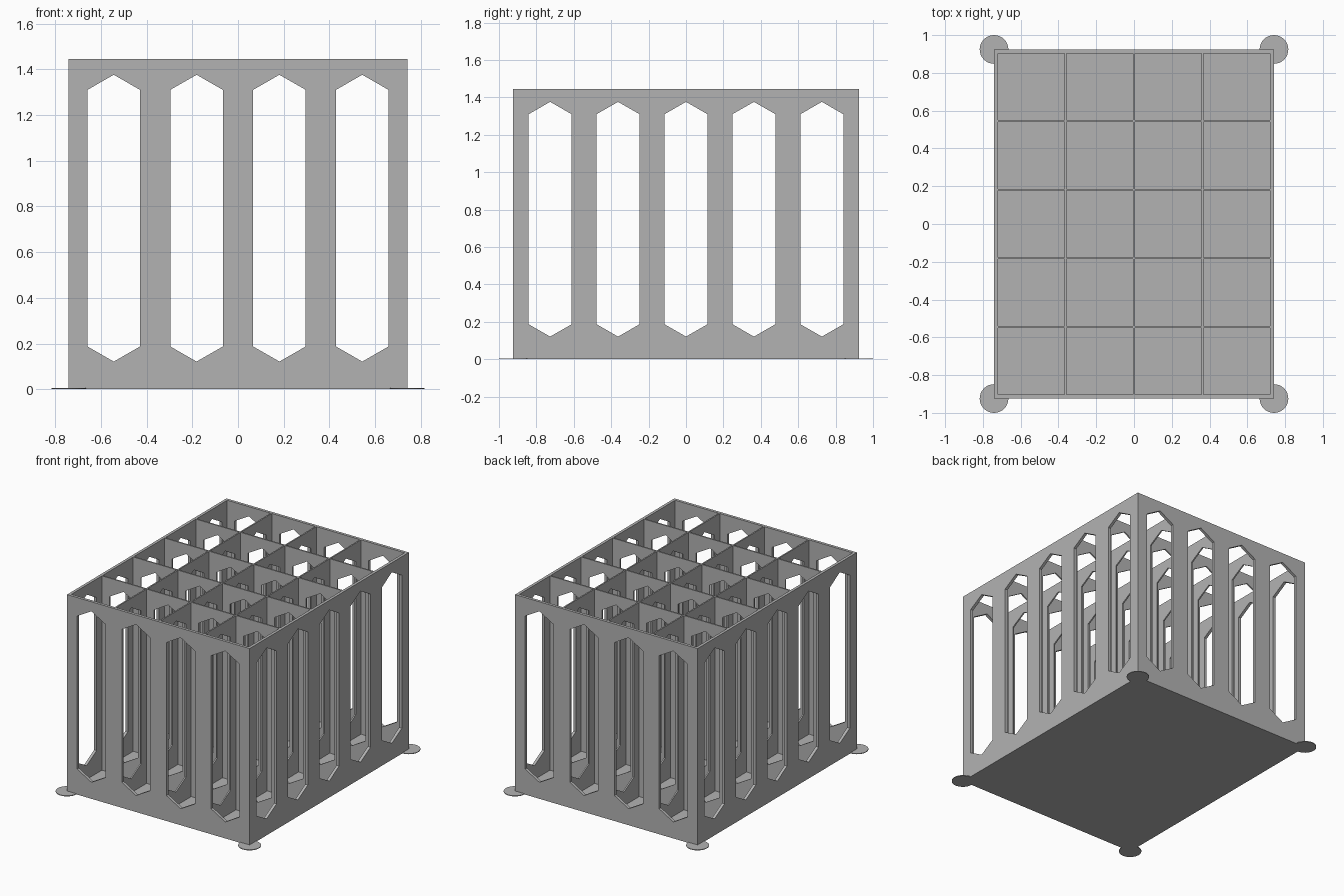
import bpy, bmesh, math
from mathutils import Vector, Matrix

if "Cube" in bpy.data.objects:
    bpy.data.objects.remove(bpy.data.objects["Cube"])

HX, HY, H = 0.741, 0.924, 1.446      # half width, half depth, height of the crate
WALL, THIN, FLOOR = 0.021, 0.010, 0.02
NX, NY = 4, 5                        # compartments
PX = (2 * (HX - WALL) + THIN) / NX   # compartment pitch
PY = (2 * (HY - WALL) + THIN) / NY

grey = bpy.data.materials.new("grey_plastic")
grey.diffuse_color = (0.45, 0.45, 0.45, 1)
grey.use_nodes = True
grey.node_tree.nodes["Principled BSDF"].inputs["Base Color"].default_value = grey.diffuse_color


def finish(name, bm):
    bmesh.ops.recalc_face_normals(bm, faces=bm.faces)
    me = bpy.data.meshes.new(name)
    bm.to_mesh(me)
    bm.free()
    me.materials.append(grey)
    ob = bpy.data.objects.new(name, me)
    bpy.context.collection.objects.link(ob)
    return ob


def panel(name, along_x, pos, half, n, pitch, z0, thick):
    """Upright panel with n tall six-sided windows, centred on plane pos."""
    axis = Vector((1, 0, 0)) if along_x else Vector((0, 1, 0))
    normal = Vector((0, 1, 0)) if along_x else Vector((1, 0, 0))
    bm = bmesh.new()

    def face(*pts):
        bm.faces.new([bm.verts.new(axis * u + normal * (pos - thick / 2) + Vector((0, 0, z)))
                      for u, z in pts])

    w = 0.115
    za, zb, zc, zd = 0.121, 0.187, 1.31, 1.376
    for i in range(n):
        c = (i - (n - 1) / 2) * pitch
        l = -half if i == 0 else c - pitch / 2
        r = half if i == n - 1 else c + pitch / 2
        # strips beside the window
        face((l, zb), (c - w, zb), (c - w, zc), (l, zc))
        face((c + w, zb), (r, zb), (r, zc), (c + w, zc))
        # pointed pieces under and over the window
        for ze, zs, zp in ((z0, zb, za), (H, zc, zd)):
            face((l, ze), (c, ze), (c, zp), (c - w, zs), (l, zs))
            face((c, ze), (r, ze), (r, zs), (c + w, zs), (c, zp))
    bmesh.ops.remove_doubles(bm, verts=bm.verts, dist=1e-5)
    bmesh.ops.recalc_face_normals(bm, faces=bm.faces)
    # thicken the sheet
    geom = bmesh.ops.extrude_face_region(bm, geom=bm.faces[:], use_keep_orig=True)["geom"]
    moved = [g for g in geom if isinstance(g, bmesh.types.BMVert)]
    bmesh.ops.translate(bm, verts=moved, vec=normal * thick)
    return finish(name, bm)


# Outer walls
for name, s in (("front_wall", -1), ("back_wall", 1)):
    panel(name, True, s * (HY - WALL / 2), HX, NX, PX, 0, WALL)
for name, s in (("left_wall", -1), ("right_wall", 1)):
    panel(name, False, s * (HX - WALL / 2), HY - WALL, NY, PY, 0, WALL)

# Inner dividers
for i in range(1, NX):
    panel("long_divider", False, (i - NX / 2) * PX, HY - WALL, NY, PY, FLOOR, THIN)
for i in range(1, NY):
    panel("cross_divider", True, (i - NY / 2) * PY, HX - WALL, NX, PX, FLOOR, THIN)

# Floor plate
bm = bmesh.new()
bmesh.ops.create_cube(bm, size=1, matrix=Matrix.Translation((0, 0, FLOOR / 2))
                      @ Matrix.Diagonal((2 * (HX - WALL), 2 * (HY - WALL), FLOOR, 1)))
finish("floor", bm)

# Thin round pads under the corners
for sx in (-1, 1):
    for sy in (-1, 1):
        bm = bmesh.new()
        bmesh.ops.create_cone(bm, cap_ends=True, segments=32, radius1=0.076, radius2=0.076,
                              depth=0.005, matrix=Matrix.Translation((sx * HX, sy * HY, 0.0025)))
        finish("corner_pad", bm)
